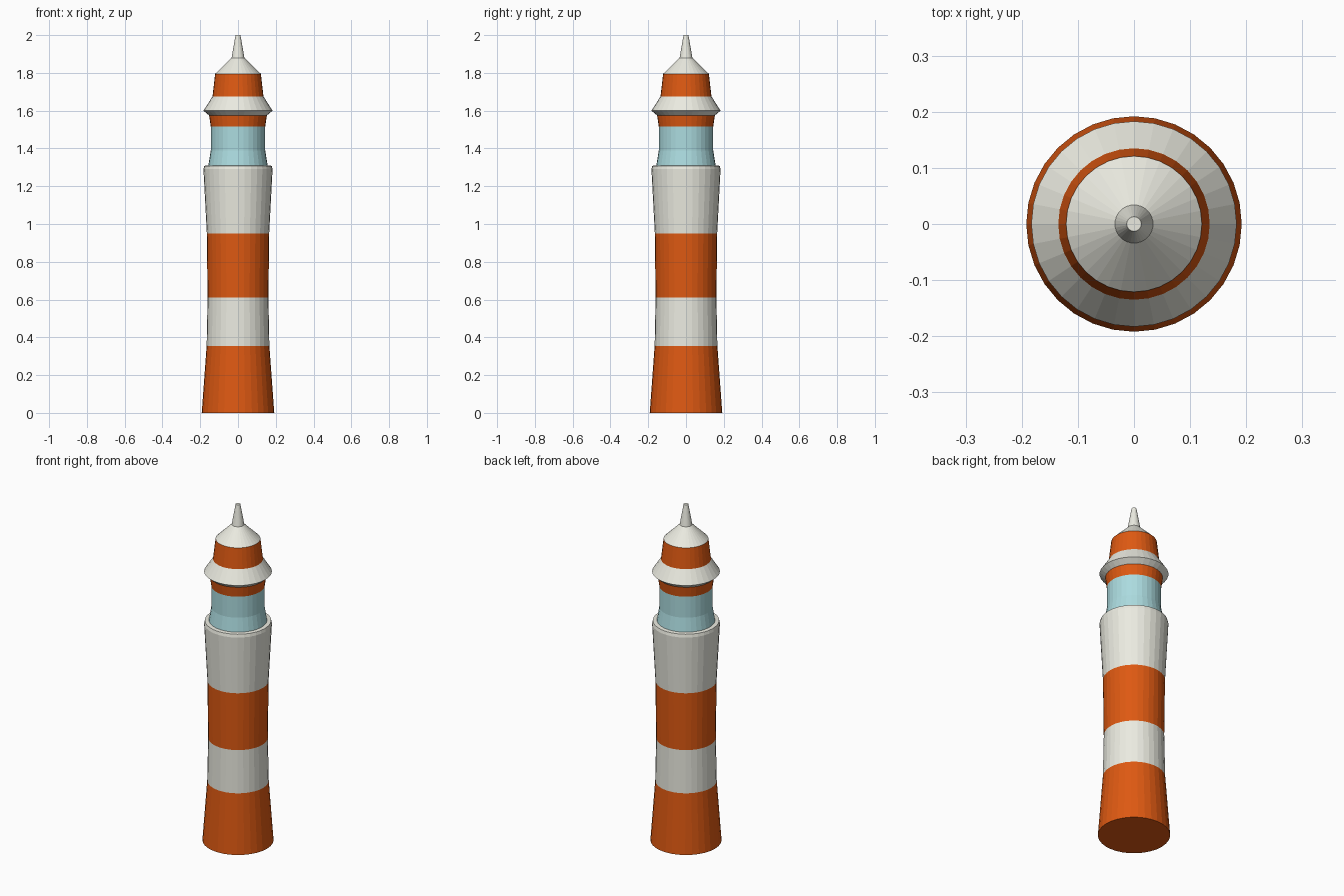
import bpy, bmesh
from math import cos, sin, tau

if "Cube" in bpy.data.objects:
    bpy.data.objects.remove(bpy.data.objects["Cube"])

SIDES = 32


def material(name, rgb):
    m = bpy.data.materials.new(name)
    m.diffuse_color = (*rgb, 1)
    m.use_nodes = True
    m.node_tree.nodes["Principled BSDF"].inputs["Base Color"].default_value = m.diffuse_color
    return m


ORANGE = material("orange", (0.73, 0.10, 0.006))
WHITE = material("white", (0.83, 0.83, 0.75))
GLASS = material("glass", (0.41, 0.71, 0.74))


def lathe(name, mat, profile, cap_bottom=False, cap_top=False):
    """Flat-faced surface of revolution through (radius, z) points."""
    bm = bmesh.new()
    rings = [[bm.verts.new((r * cos(tau * i / SIDES), r * sin(tau * i / SIDES), z))
              for i in range(SIDES)] for r, z in profile]
    for lo, hi in zip(rings, rings[1:]):
        for i in range(SIDES):
            j = (i + 1) % SIDES
            bm.faces.new((lo[i], lo[j], hi[j], hi[i]))
    if cap_bottom:
        bm.faces.new(rings[0][::-1])
    if cap_top:
        bm.faces.new(rings[-1])
    mesh = bpy.data.meshes.new(name)
    bm.to_mesh(mesh)
    bm.free()
    mesh.materials.append(mat)
    obj = bpy.data.objects.new(name, mesh)
    bpy.context.collection.objects.link(obj)


# Striped tower
lathe("tower_base", ORANGE, [(0.192, 0), (0.166, 0.355)], cap_bottom=True)
lathe("tower_lower_band", WHITE, [(0.166, 0.355), (0.161, 0.61)])
lathe("tower_middle_band", ORANGE, [(0.161, 0.61), (0.165, 0.95)])
lathe("tower_gallery", WHITE, [(0.165, 0.95), (0.183, 1.29), (0.179, 1.308), (0.157, 1.31)])

# Lantern room
lathe("lantern_glass", GLASS, [(0.157, 1.31), (0.144, 1.39), (0.144, 1.515)])
lathe("lantern_collar", ORANGE, [(0.144, 1.515), (0.153, 1.575)])

# Roof
lathe("roof_eave", WHITE, [(0.153, 1.575), (0.183, 1.60), (0.135, 1.675)])
lathe("roof_drum", ORANGE, [(0.135, 1.675), (0.121, 1.795)])
lathe("roof_cone", WHITE, [(0.121, 1.795), (0.034, 1.88)])
lathe("spire", WHITE, [(0.034, 1.88), (0.013, 2.0)], cap_top=True)
